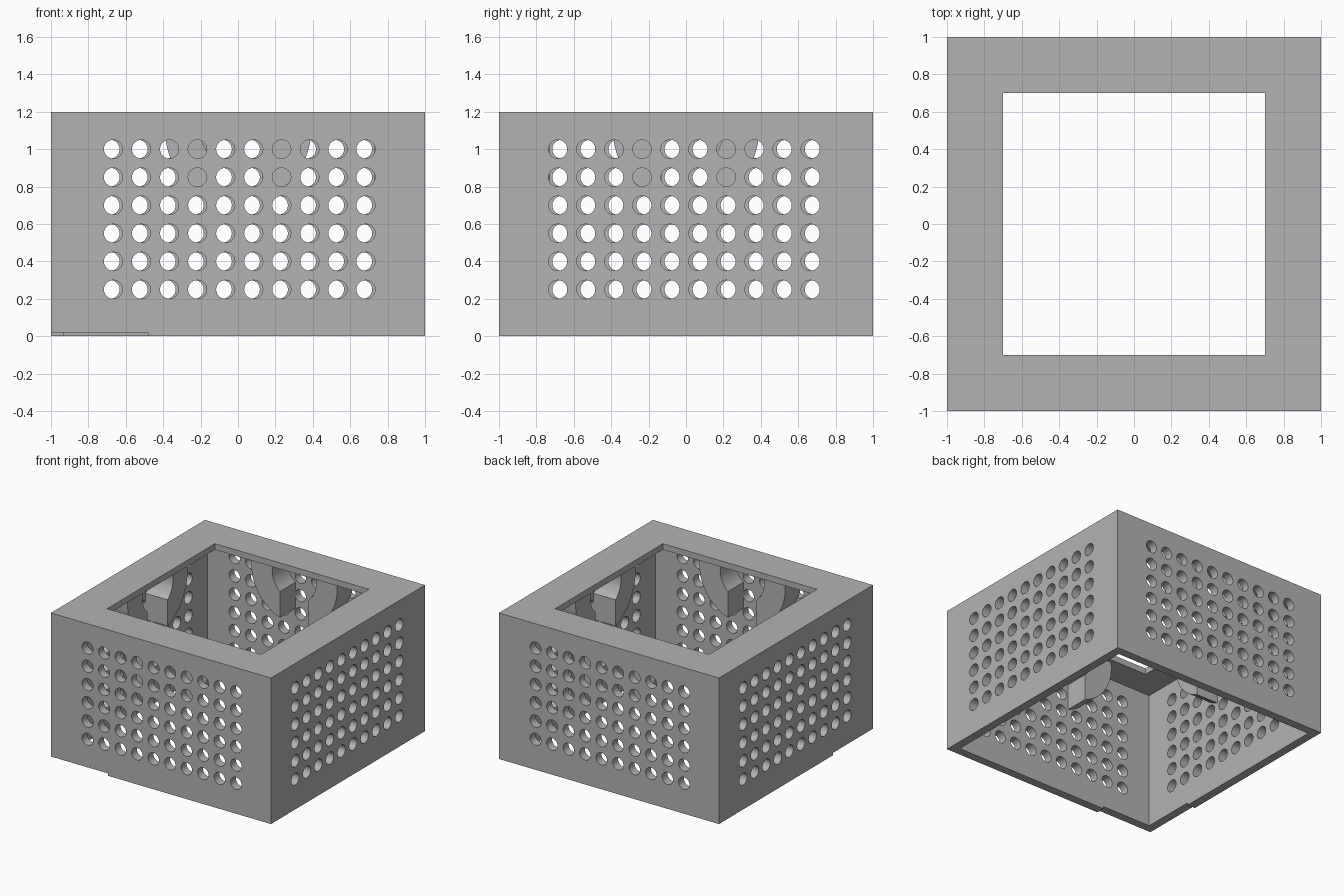
import bpy, bmesh
from math import sin, cos, asin, acos, pi
from mathutils import Matrix, Vector

if "Cube" in bpy.data.objects:
    bpy.data.objects.remove(bpy.data.objects["Cube"])

HEIGHT, WALL, PLATE = 1.2, 0.07, 0.05
INNER = 1 - WALL

grey = bpy.data.materials.new("plain grey")
grey.use_nodes = True
grey.diffuse_color = (0.45, 0.45, 0.45, 1)
grey.node_tree.nodes["Principled BSDF"].inputs["Base Color"].default_value = grey.diffuse_color


def add_object(name, bm):
    bmesh.ops.recalc_face_normals(bm, faces=bm.faces)
    mesh = bpy.data.meshes.new(name)
    bm.to_mesh(mesh)
    bm.free()
    mesh.materials.append(grey)
    obj = bpy.data.objects.new(name, mesh)
    bpy.context.collection.objects.link(obj)
    return obj


def box(name, low, high):
    low, high = Vector(low), Vector(high)
    bm = bmesh.new()
    place = Matrix.Translation((low + high) / 2) @ Matrix.Diagonal((*(high - low), 1))
    bmesh.ops.create_cube(bm, size=1, matrix=place)
    return add_object(name, bm)


def cut(target, cutter):
    """Subtract the cutter, then remove it."""
    cutter.hide_render = True
    mod = target.modifiers.new("cut", "BOOLEAN")
    mod.operation = "DIFFERENCE"
    mod.solver = "EXACT"
    mod.object = cutter
    bpy.context.view_layer.objects.active = target
    bpy.ops.object.modifier_apply(modifier=mod.name)
    bpy.data.objects.remove(cutter)


def smooth(obj):
    bpy.ops.object.select_all(action="DESELECT")
    obj.select_set(True)
    bpy.context.view_layer.objects.active = obj
    bpy.ops.object.shade_smooth_by_angle(angle=pi / 6)


# Perforation drills: a grid of pins through each wall
def wall_drills():
    bm = bmesh.new()
    for side in range(4):
        turn = Matrix.Rotation(side * pi / 2, 4, "Z")
        shift = 0.008 if side % 2 == 0 else -0.01
        for col in range(10):
            for row in range(6):
                spot = Matrix.Translation(((col - 4.5) * 0.15 + shift, -1 + WALL / 2, 0.25 + row * 0.15))
                bmesh.ops.create_cone(bm, cap_ends=True, segments=24, radius1=0.05, radius2=0.05,
                                      depth=WALL * 2, matrix=turn @ spot @ Matrix.Rotation(pi / 2, 4, "X"))
    return add_object("hole_drills", bm)


# Hook: one half of a ring clip, hanging under the top plate along a wall
def hook(name, side, mirror):
    centre, outer, inner, gap, top = 1.1, 0.39, 0.2, 0.13, 1.17

    def arc(radius, steps=24):
        start, end = asin(gap / radius), acos((centre - top) / radius)
        angles = [start + (end - start) * i / steps for i in range(steps + 1)]
        return [(mirror * radius * sin(a), centre - radius * cos(a)) for a in angles]

    bm = bmesh.new()
    outline = arc(outer) + arc(inner)[::-1]
    face = bm.faces.new([bm.verts.new((x, -INNER - 0.01, z)) for x, z in outline])
    swept = bmesh.ops.extrude_face_region(bm, geom=[face])
    verts = [v for v in swept["geom"] if isinstance(v, bmesh.types.BMVert)]
    bmesh.ops.translate(bm, verts=verts, vec=(0, 0.21, 0))
    bm.transform(Matrix.Rotation(side * pi / 2, 4, "Z"))
    smooth(add_object(name, bm))


# Housing: open below, square opening in the top, perforated walls
housing = box("perforated_housing", (-1, -1, 0), (1, 1, HEIGHT))
cut(housing, box("cavity", (-INNER, -INNER, -0.5), (INNER, INNER, HEIGHT - PLATE)))
cut(housing, box("top_opening", (-0.7, -0.7, 1), (0.7, 0.7, 1.5)))
cut(housing, box("corner_notch", (-1.2, -1.2, -0.2), (-0.48, -0.48, 0.02)))
cut(housing, wall_drills())
smooth(housing)

for side, label in enumerate(("front", "left", "back", "right")):
    for mirror in (-1, 1):
        hook(f"{label}_hook_{'a' if mirror < 0 else 'b'}", side, mirror)
